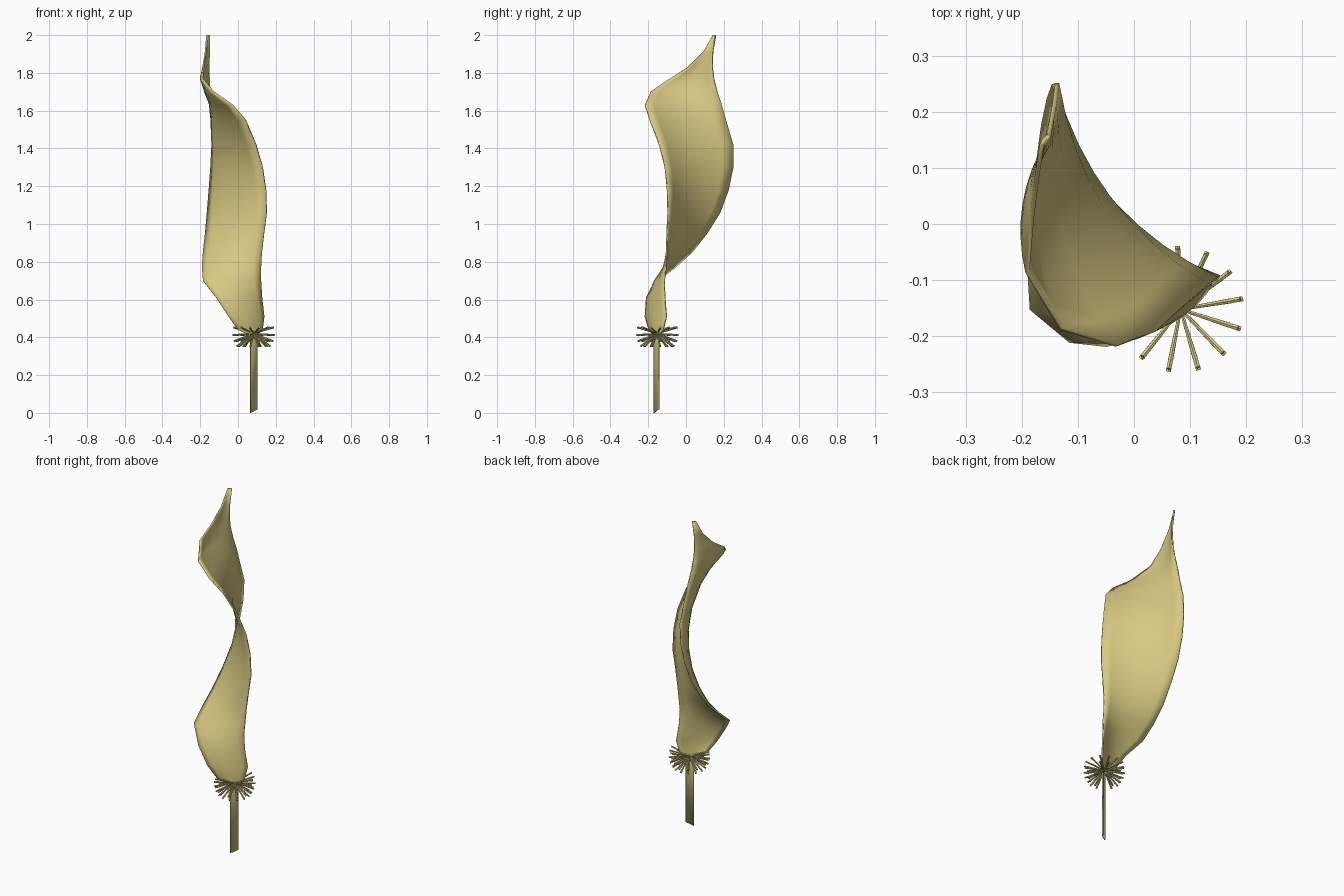
import bpy
import bmesh
from math import cos, sin, radians
from mathutils import Vector

if "Cube" in bpy.data.objects:
    bpy.data.objects.remove(bpy.data.objects["Cube"])

mat = bpy.data.materials.new("straw")
mat.diffuse_color = (0.68, 0.58, 0.22, 1)
mat.use_nodes = True
mat.node_tree.nodes["Principled BSDF"].inputs["Base Color"].default_value = mat.diffuse_color


def finish(bm, name):
    bmesh.ops.recalc_face_normals(bm, faces=bm.faces)
    me = bpy.data.meshes.new(name)
    bm.to_mesh(me)
    bm.free()
    ob = bpy.data.objects.new(name, me)
    bpy.context.collection.objects.link(ob)
    me.materials.append(mat)
    return ob


# Twisted leaf and its stalk: one curved strip between two edge paths
# (z, x and y of first edge, x and y of second edge)
SECTIONS = [
    (0.01, 0.101, -0.142, 0.065, -0.168),
    (0.41, 0.101, -0.142, 0.065, -0.168),
    (0.44, 0.128, -0.120, 0.000, -0.195),
    (0.51, 0.137, -0.103, -0.050, -0.215),
    (0.61, 0.126, -0.112, -0.115, -0.208),
    (0.70, 0.121, -0.115, -0.185, -0.150),
    (0.77, 0.122, -0.107, -0.190, -0.060),
    (0.85, 0.127, -0.103, -0.184, 0.030),
    (0.95, 0.138, -0.100, -0.172, 0.110),
    (1.06, 0.152, -0.095, -0.162, 0.180),
    (1.18, 0.148, -0.098, -0.152, 0.225),
    (1.30, 0.130, -0.110, -0.143, 0.250),
    (1.42, 0.095, -0.140, -0.137, 0.250),
    (1.55, 0.040, -0.190, -0.142, 0.212),
    (1.63, -0.030, -0.217, -0.146, 0.190),
    (1.70, -0.130, -0.187, -0.150, 0.166),
    (1.77, -0.190, -0.085, -0.153, 0.148),
    (1.83, -0.182, 0.010, -0.154, 0.140),
    (1.91, -0.172, 0.090, -0.152, 0.142),
    (2.00, -0.164, 0.142, -0.150, 0.157),
]
N = 8
bm = bmesh.new()
rows = []
for z, ax, ay, bx, by in SECTIONS:
    a, b = Vector((ax, ay, z)), Vector((bx, by, z))
    d = a - b
    bulge = Vector((d.y, -d.x, 0)) * 0.10
    row = []
    for i in range(N + 1):
        t = i / N
        p = b.lerp(a, t) + bulge * (4 * t * (1 - t))
        if z < 0.1:
            p.z = 0.02 * t          # slanted cut at the foot
        row.append(bm.verts.new(p))
    rows.append(row)
for r, s in zip(rows, rows[1:]):
    for i in range(N):
        bm.faces.new((r[i], r[i + 1], s[i + 1], s[i]))
leaf = finish(bm, "twisted_leaf")
sol = leaf.modifiers.new("thickness", "SOLIDIFY")
sol.thickness = 0.008
sol.offset = 0
bpy.context.view_layer.objects.active = leaf
leaf.select_set(True)
bpy.ops.object.shade_smooth_by_angle(angle=radians(40))

# Collar of small sticks radiating in tiers from the top of the stalk
bm = bmesh.new()
centre = Vector((0.083, -0.152, 0.42))
LENGTH, COUNT = 0.113, 13
for elev in (17, -4, -21, -37):
    for k in range(COUNT):
        az = radians(65 + 360 / COUNT * k)
        e = radians(elev)
        d = Vector((cos(az) * cos(e), sin(az) * cos(e), sin(e)))
        m = d.to_track_quat('Z', 'Y').to_matrix().to_4x4()
        m.translation = centre + d * LENGTH / 2
        res = bmesh.ops.create_cone(bm, cap_ends=True, segments=6, radius1=0.003,
                                    radius2=0.0052, depth=LENGTH, matrix=m)
finish(bm, "stick_collar")
